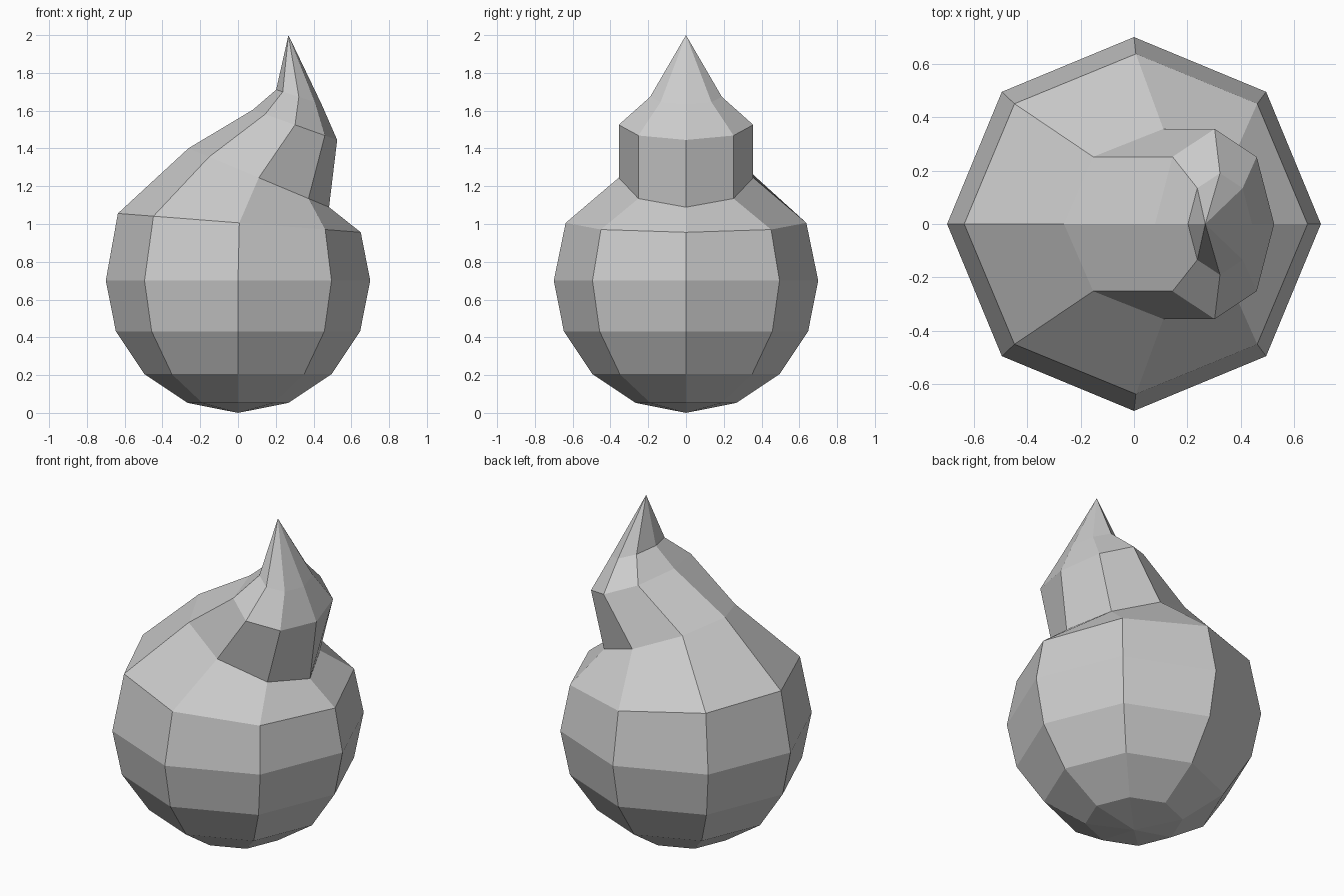
import bpy, bmesh
from math import sin, cos, pi, radians

if "Cube" in bpy.data.objects:
    bpy.data.objects.remove(bpy.data.objects["Cube"])

SIDES = 8
R = 0.7

# Rings as (centre x, centre z, x radius, y radius, drop towards +x)
rings = []

# Lower half of the round body
for i in range(1, 5):
    a = radians(22.5 * i)
    rings.append((0, R - R * cos(a), R * sin(a), R * sin(a), 0))

# Shoulder and the leaning, tilted peak
rings += [
    (0.007, 1.006, 0.643, 0.637, 0.050),
    (0.110, 1.245, 0.372, 0.356, 0.156),
    (0.302, 1.525, 0.223, 0.356, 0.080),
    (0.322, 1.673, 0.120, 0.190, 0.038),
]

bm = bmesh.new()
loops = []
for cx, cz, rx, ry, drop in rings:
    loop = []
    for k in range(SIDES):
        t = 2 * pi * k / SIDES
        loop.append(bm.verts.new((cx + rx * cos(t), ry * sin(t), cz - drop * cos(t))))
    loops.append(loop)
base = bm.verts.new((0, 0, 0))
tip = bm.verts.new((0.267, 0, 2))

# Skin the rings and close both ends
for k in range(SIDES):
    n = (k + 1) % SIDES
    bm.faces.new((base, loops[0][n], loops[0][k]))
    for lo, hi in zip(loops, loops[1:]):
        bm.faces.new((lo[k], lo[n], hi[n], hi[k]))
    bm.faces.new((loops[-1][k], loops[-1][n], tip))
bmesh.ops.recalc_face_normals(bm, faces=bm.faces)

mesh = bpy.data.meshes.new("drop_body")
bm.to_mesh(mesh)
bm.free()
body = bpy.data.objects.new("drop_body", mesh)
bpy.context.collection.objects.link(body)
